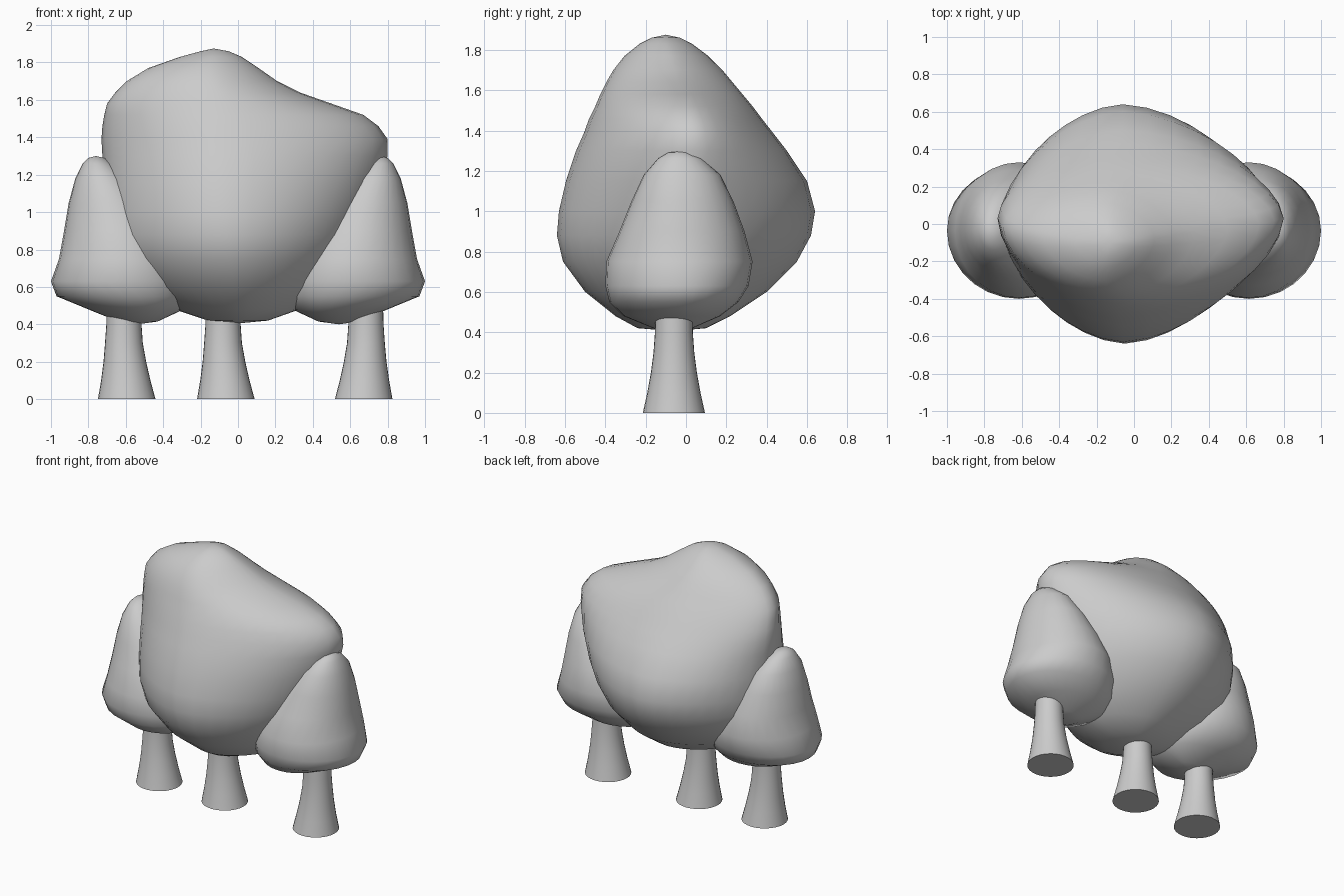
import bpy, bmesh
from math import sin, cos, pi, radians


def loft(name, rings, power=2.0, segs=32, sign=1, tips=None, smooth=180):
    """Skin rings (z, x_min, x_max, y_min, y_max, centre_x, centre_y)."""
    bm = bmesh.new()
    loops = []
    for z, x0, x1, y0, y1, cx, cy in rings:
        loop = []
        for i in range(segs):
            a = 2 * pi * i / segs
            c, s = cos(a), sin(a)
            # rounded-diamond section, each quadrant with its own extent
            k = (abs(c) ** power + abs(s) ** power) ** (-1 / power)
            x = cx + k * c * (x1 - cx if c > 0 else cx - x0)
            y = cy + k * s * (y1 - cy if s > 0 else cy - y0)
            loop.append(bm.verts.new((sign * x, y, z)))
        loops.append(loop)
    for a, b in zip(loops, loops[1:]):
        for i in range(segs):
            j = (i + 1) % segs
            bm.faces.new((a[i], a[j], b[j], b[i]))
    if tips:
        for loop, tip in zip((loops[0], loops[-1]), tips):
            v = bm.verts.new((sign * tip[0], tip[1], tip[2]))
            for i in range(segs):
                bm.faces.new((loop[i], loop[(i + 1) % segs], v))
    else:
        bm.faces.new(loops[0])
        bm.faces.new(loops[-1])
    bmesh.ops.recalc_face_normals(bm, faces=bm.faces)
    me = bpy.data.meshes.new(name)
    bm.to_mesh(me)
    bm.free()
    ob = bpy.data.objects.new(name, me)
    bpy.context.collection.objects.link(ob)
    bpy.ops.object.select_all(action='DESELECT')
    ob.select_set(True)
    bpy.context.view_layer.objects.active = ob
    bpy.ops.object.shade_smooth_by_angle(angle=radians(smooth))
    return ob


# Large lopsided centre crown
crown = [
    (0.42, -0.16, 0.16, -0.24, 0.10, 0.0, -0.06),
    (0.48, -0.34, 0.33, -0.35, 0.22, 0.0, -0.05),
    (0.60, -0.53, 0.46, -0.50, 0.40, -0.02, -0.02),
    (0.75, -0.66, 0.58, -0.61, 0.55, -0.04, 0.0),
    (0.88, -0.70, 0.65, -0.64, 0.62, -0.05, 0.0),
    (1.00, -0.71, 0.70, -0.63, 0.64, -0.06, 0.01),
    (1.15, -0.72, 0.76, -0.595, 0.60, -0.06, 0.02),
    (1.30, -0.725, 0.80, -0.545, 0.50, -0.06, 0.03),
    (1.39, -0.73, 0.80, -0.505, 0.43, -0.07, 0.03),
    (1.46, -0.725, 0.75, -0.48, 0.375, -0.08, 0.02),
    (1.52, -0.715, 0.67, -0.45, 0.33, -0.09, 0.0),
    (1.58, -0.70, 0.50, -0.425, 0.28, -0.10, -0.02),
    (1.64, -0.655, 0.33, -0.395, 0.23, -0.12, -0.04),
    (1.70, -0.595, 0.21, -0.36, 0.18, -0.14, -0.06),
    (1.77, -0.48, 0.11, -0.305, 0.11, -0.15, -0.08),
    (1.83, -0.31, 0.02, -0.23, 0.03, -0.14, -0.10),
    (1.86, -0.20, -0.05, -0.17, -0.03, -0.13, -0.10),
]
loft("centre_crown", crown, 1.7, 36, tips=((0, -0.06, 0.405), (-0.13, -0.10, 1.875)))

# Side crowns, leaning outward and mirrored
side = [
    (0.415, 0.43, 0.64, -0.15, 0.02),
    (0.48, 0.29, 0.80, -0.31, 0.17),
    (0.55, 0.24, 0.97, -0.38, 0.26),
    (0.63, 0.23, 1.00, -0.40, 0.31),
    (0.75, 0.27, 0.957, -0.395, 0.33),
    (0.90, 0.34, 0.93, -0.33, 0.29),
    (1.05, 0.45, 0.905, -0.27, 0.235),
    (1.18, 0.57, 0.87, -0.21, 0.17),
    (1.26, 0.67, 0.83, -0.14, 0.08),
    (1.29, 0.715, 0.80, -0.09, 0.02),
]
side = [(z, a, b, c, d, (a + b) / 2, -0.035) for z, a, b, c, d in side]
for label, sgn in (("left", -1), ("right", 1)):
    loft(label + "_crown", side, 2.0, 28, sgn,
         tips=((0.54, -0.05, 0.40), (0.76, -0.035, 1.30)))

# Flared trunks
flare = [(0, 0.154), (0.1, 0.132), (0.2, 0.114), (0.3, 0.101), (0.4, 0.094), (0.58, 0.09)]
for label, x, lean in (("left", -0.595, -0.015), ("centre", -0.065, -0.015), ("right", 0.672, 0.012)):
    rings = []
    for z, r in flare:
        cx = x + lean * min(1, z / 0.3)
        rings.append((z, cx - r, cx + r, -0.06 - r, -0.06 + r, cx, -0.06))
    loft(label + "_trunk", rings, 2.0, 28, smooth=40)
